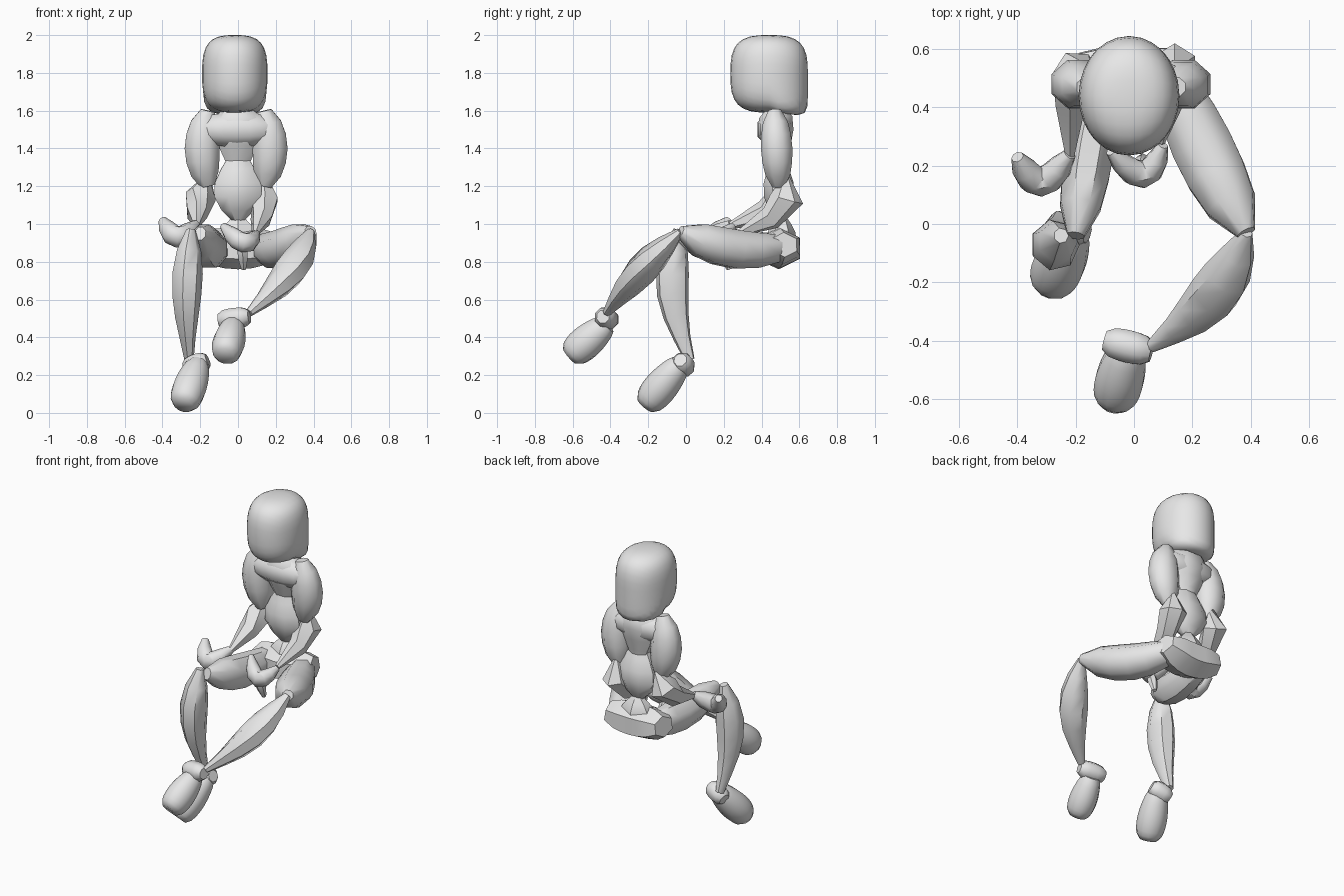
import bpy, bmesh, math
from mathutils import Vector

default_cube = bpy.data.objects.get("Cube")
if default_cube:
    bpy.data.objects.remove(default_cube, do_unlink=True)

grey = bpy.data.materials.new("plain grey")
grey.use_nodes = True
grey.diffuse_color = (.8, .8, .8, 1)
shader = grey.node_tree.nodes["Principled BSDF"]
shader.inputs["Base Color"].default_value = grey.diffuse_color


def finish(name, bm, angle):
    bmesh.ops.recalc_face_normals(bm, faces=bm.faces)
    mesh = bpy.data.meshes.new(name)
    bm.to_mesh(mesh)
    bm.free()
    mesh.materials.append(grey)
    part = bpy.data.objects.new(name, mesh)
    bpy.context.collection.objects.link(part)
    bpy.ops.object.select_all(action="DESELECT")
    part.select_set(True)
    bpy.context.view_layer.objects.active = part
    bpy.ops.object.shade_smooth_by_angle(angle=math.radians(angle))


def spindle(name, start, end, width, depth, bend=(0, 0, 0), peak=.5,
            tip=.25, blunt=1, sides=8, segments=6, angle=50):
    """Bowed, tapering limb: thickest at peak, narrowing to tip at both ends."""
    start, end, bend = Vector(start), Vector(end), Vector(bend)
    skew = math.log(.5) / math.log(peak)
    steep = abs((end - start).normalized().z) > .7
    reference = Vector((0, 1, 0)) if steep else Vector((0, 0, 1))
    bm = bmesh.new()
    rings = []
    for i in range(segments + 1):
        t = i / segments
        centre = start.lerp(end, t) + bend * math.sin(math.pi * t)
        along = end - start + bend * math.pi * math.cos(math.pi * t)
        across = reference.cross(along).normalized()
        outward = along.cross(across).normalized()
        swell = max(0, math.sin(math.pi * t ** skew)) ** blunt
        scale = tip + (1 - tip) * swell
        ring = []
        for k in range(sides):
            turn = math.tau * (k + .5) / sides
            offset = across * width * math.cos(turn) + outward * depth * math.sin(turn)
            ring.append(bm.verts.new(centre + offset * scale))
        rings.append(ring)
    for lower, upper in zip(rings, rings[1:]):
        for k in range(sides):
            n = (k + 1) % sides
            bm.faces.new((lower[k], lower[n], upper[n], upper[k]))
    bm.faces.new(rings[0])
    bm.faces.new(rings[-1])
    finish(name, bm, angle)


# Head: rounded block, squarer towards the lower back
bm = bmesh.new()
bmesh.ops.create_cube(bm, size=2)
bmesh.ops.subdivide_edges(bm, edges=bm.edges, cuts=7, use_grid_fill=True)
centre, half_size = Vector((-.017, .44, 1.795)), Vector((.173, .205, .205))
for vert in bm.verts:
    x, y, z = vert.co
    low_back = y > 0 and z < 0
    power = 3.1 + (5 * min(1, y * 1.5) if low_back else 0)
    flat = math.hypot(x, y)
    unit = vert.co / (flat ** power + abs(z) ** power) ** (1 / power)
    if low_back:
        unit.z -= unit.y * .1
    vert.co = centre + unit * half_size
finish("head", bm, 60)

# Torso: shoulder bar, tapering chest and flared waist closing to a point
spindle("shoulders", (-.21, .47, 1.5), (.2, .47, 1.5), .1, .1, blunt=.5, tip=.45)
spindle("chest", (0, .47, 1.64), (0, .5, 1.2), .15, .1, peak=.25, tip=.2, blunt=1.5)
spindle("waist", (0, .48, 1.44), (0, .5, 1), .14, .09, peak=.6, tip=.1)

# Hips: a wide faceted block under a small spine wedge
spindle("pelvis", (-.2, .52, .89), (.2, .52, .89), .13, .11,
        bend=(0, -.03, -.02), blunt=.5, tip=.6, sides=6, angle=35)
spindle("spine_base", (0, .51, 1.04), (0, .5, .8), .12, .08, sides=6, angle=30)

# Arms: same build on both sides, the right one set slightly outward
for name, side, shift in (("left", 1, 0), ("right", -1, -.02)):
    x = side * .14 + shift
    wrist = (.09, .28, .95) if side > 0 else (-.22, .23, .99)
    spindle(name + "_upper_arm", (x, .47, 1.6), (x, .49, 1.2), .1, .09,
            bend=(side * .03, 0, 0), blunt=.6, tip=.4)
    spindle(name + "_forearm", (x, .53, 1.25), wrist, .08, .09,
            bend=(side * .02, .1, -.02), peak=.35, tip=.2, sides=6,
            segments=3, angle=35)

# Hands: curled mitts, the left with one hanging finger
spindle("left_hand", (.1, .27, .95), (-.08, .25, .99), .05, .055,
        bend=(.02, -.09, -.07), blunt=.6, tip=.35)
spindle("right_hand", (-.22, .24, 1), (-.4, .23, 1.02), .055, .06,
        bend=(-.01, -.09, -.08), blunt=.5, tip=.4)
spindle("left_finger", (.02, .18, .9), (.03, .23, .76), .03, .03,
        peak=.4, tip=.45, sides=6)

# Thighs and shins meet in pinched knees
left_knee, right_knee = (.385, -.03, .96), (-.25, -.04, .97)
left_ankle, right_ankle = (.06, -.42, .53), (-.26, .02, .28)
spindle("left_thigh", (.1, .57, .89), left_knee, .115, .11,
        bend=(-.01, 0, -.06), peak=.55, blunt=.5, tip=.3)
spindle("right_thigh", (-.1, .57, .89), (-.2, -.04, .95), .09, .11,
        bend=(0, 0, -.05), peak=.55, blunt=.5, tip=.35)
spindle("left_shin", left_knee, left_ankle, .09, .085,
        bend=(.05, -.02, 0), peak=.45, blunt=1.2, sides=7)
spindle("right_shin", right_knee, right_ankle, .085, .09,
        bend=(-.02, -.06, 0), peak=.38, blunt=1.2, tip=.3, sides=7)

# Feet: blunt rounded shoes with crosswise heels that meet the shins
spindle("left_foot", (-.02, -.42, .47), (-.07, -.615, .3), .085, .09,
        blunt=.5, tip=.6, peak=.6, sides=12, segments=10, angle=60)
spindle("right_foot", (-.21, -.03, .26), (-.29, -.215, .04), .09, .09,
        blunt=.5, tip=.6, peak=.6, sides=12, segments=10, angle=60)
spindle("left_heel", (-.1, -.4, .49), (.06, -.44, .51), .06, .06,
        blunt=.4, tip=.6)
spindle("right_heel", (-.28, 0, .23), (-.16, -.03, .28), .06, .06,
        blunt=.4, tip=.6)
